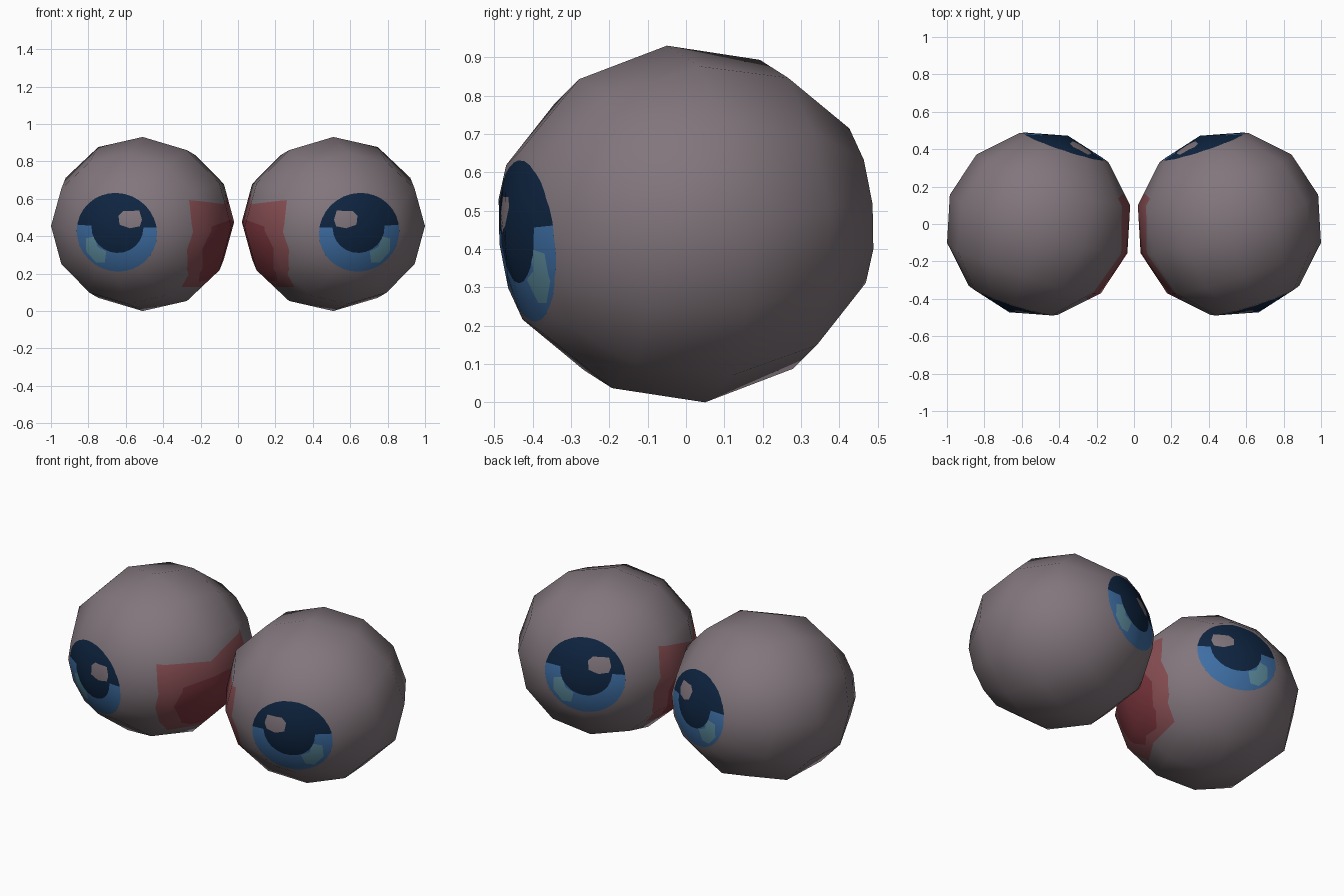
import bpy, bmesh, math
from mathutils import Matrix, Vector

if "Cube" in bpy.data.objects:
    bpy.data.objects.remove(bpy.data.objects["Cube"])

# Flat colours
COLOURS = [
    ("pale_mauve", (0.22, 0.18, 0.20)),
    ("navy", (0.0045, 0.018, 0.052)),
    ("mid_blue", (0.048, 0.156, 0.37)),
    ("light_teal", (0.115, 0.28, 0.36)),
    ("soft_red", (0.24, 0.075, 0.085)),
    ("deep_red", (0.19, 0.035, 0.045)),
]
MATS = []
for name, rgb in COLOURS:
    mat = bpy.data.materials.new(name)
    mat.diffuse_color = (*rgb, 1.0)
    mat.use_nodes = True
    mat.node_tree.nodes["Principled BSDF"].inputs["Base Color"].default_value = mat.diffuse_color
    MATS.append(mat)
BASE, NAVY, BLUE, TEAL, RED, DEEP = range(6)

RADIUS, SQUASH = 0.5, 0.936
YAW, TILT = math.radians(18.3), math.radians(6.1)


def circle(cx, cy, r, n=32):
    return [(cx + r * math.cos(2 * math.pi * i / n),
             cy + r * math.sin(2 * math.pi * i / n)) for i in range(n)]


def paint(bm, outline, axes, on_side, colour):
    """Cut a convex outline into the faces on one side and colour its inside."""
    a, b = axes
    pts = [Vector(p) for p in outline]
    mid = sum(pts, Vector((0, 0))) / len(pts)
    planes = []

    def inside():
        result = []
        for f in bm.faces:
            c = f.calc_center_median()
            if on_side(c) and all((c - p).dot(n) < 0 for p, n in planes):
                result.append(f)
        return result

    for p, q in zip(pts, pts[1:] + pts[:1]):
        d = q - p
        n2 = Vector((d.y, -d.x)).normalized()
        if (mid - p).dot(n2) > 0:
            n2 = -n2
        co, no = a * p.x + b * p.y, a * n2.x + b * n2.y
        faces = inside()
        geom = (list({v for f in faces for v in f.verts})
                + list({e for f in faces for e in f.edges}) + faces)
        bmesh.ops.bisect_plane(bm, geom=geom, dist=1e-5, plane_co=co, plane_no=no)
        planes.append((co, no))
    for f in inside():
        f.material_index = colour


# Painted shapes: iris layers as (outward, up), cheek patches as (along, up)
IRIS = [
    (circle(0, 0, 0.226), NAVY),
]
CRESCENT = [(0.226 * math.cos(t), 0.226 * math.sin(t))
            for t in (math.radians(171 + i * 198 / 18) for i in range(19))]
IRIS += [
    (CRESCENT, BLUE),
    ([(0.17, -0.04), (0.118, -0.025), (0.1, -0.085), (0.115, -0.178), (0.17, -0.118)], TEAL),
    ([(0.1, -0.085), (0.05, -0.108), (0.065, -0.175), (0.115, -0.178)], TEAL),
    (circle(-0.01, 0.03, 0.145, 24), NAVY),
    ([(-0.02, 0.10), (-0.045, 0.127), (-0.13, 0.13), (-0.147, 0.08),
      (-0.137, 0.042), (-0.085, 0.03), (-0.03, 0.05)], BASE),
]
PATCH = [
    ([(0, 0.13), (0.28, 0.18), (0.297, 0.04), (0.305, -0.1),
      (0.28, -0.21), (0.19, -0.33), (0, -0.35)], RED),
    ([(0, 0.04), (0.18, 0.02), (0.225, -0.1), (0.16, -0.25),
      (0.08, -0.31), (0, -0.31)], DEEP),
]


def make_ball(name, m):
    # Local axes: x = outward, y = up, z = towards the front pole
    bm = bmesh.new()
    bmesh.ops.create_uvsphere(bm, u_segments=12, v_segments=6, radius=RADIUS)
    X, Y, Z = Vector((1, 0, 0)), Vector((0, 1, 0)), Vector((0, 0, 1))
    for s in (1, -1):
        # Iris on each pole
        for outline, colour in IRIS:
            paint(bm, outline, (X, Y), lambda c: c.z * s > 0.43, colour)
        # Red patch on the inner side, front half and back half
        for outline, colour in PATCH:
            paint(bm, outline, (Z * s, Y), lambda c: c.x < -0.1 and c.z * s > 0, colour)

    # Squash, turn outwards and tilt down
    c, s = math.cos(YAW), math.sin(YAW)
    turn = Matrix(((m * c, 0, m * s), (s, 0, -c), (0, SQUASH, 0)))
    turn = Matrix.Rotation(TILT, 3, 'X') @ turn
    to_normal = turn.inverted().transposed()
    normals = [(to_normal @ v.co).normalized() for v in bm.verts]
    for v in bm.verts:
        v.co = turn @ v.co
    if m < 0:
        bmesh.ops.reverse_faces(bm, faces=bm.faces[:])
    for f in bm.faces:
        f.smooth = True

    mesh = bpy.data.meshes.new(name)
    bm.to_mesh(mesh)
    bm.free()
    for mat in MATS:
        mesh.materials.append(mat)
    # Rounded shading across the cut faces
    mesh.normals_split_custom_set_from_vertices(normals)
    ball = bpy.data.objects.new(name, mesh)
    ball.location = (m * 0.51, 0, 0.465)
    bpy.context.collection.objects.link(ball)


make_ball("right_eyeball", 1)
make_ball("left_eyeball", -1)
